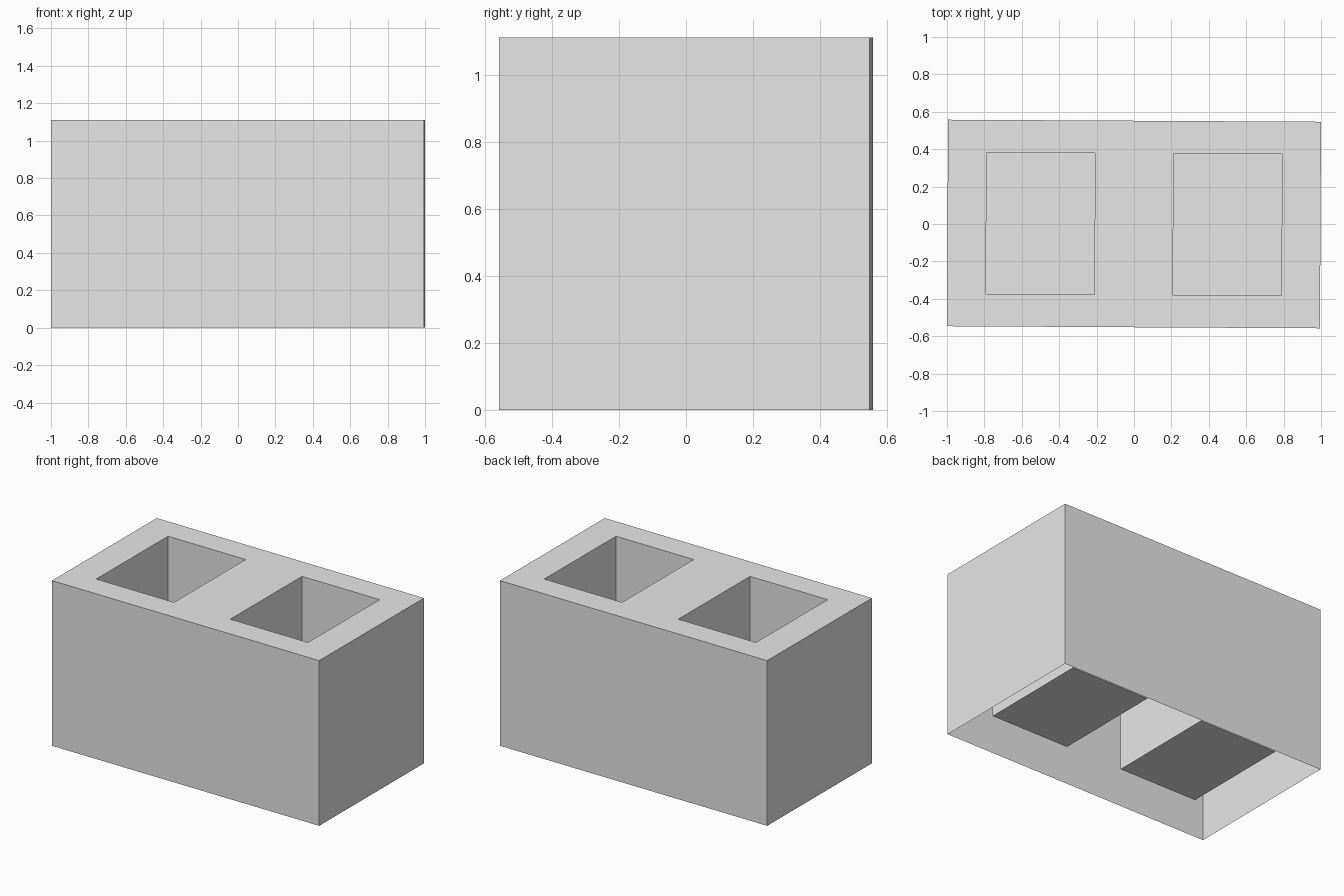
import bpy
import bmesh
from mathutils import Matrix

cube = bpy.data.objects.get("Cube")
if cube:
    bpy.data.objects.remove(cube, do_unlink=True)

HEIGHT = 1.11
FLOOR_Z = 0.125
XS = (-0.997, -0.79, -0.21, 0.21, 0.79, 0.997)
YS = (-0.552, -0.378, 0.378, 0.552)
HOLES = {(1, 1), (3, 1)}

concrete = bpy.data.materials.new("concrete grey")
concrete.use_nodes = True
grey = (0.8, 0.8, 0.8, 1)
concrete.diffuse_color = grey
concrete.node_tree.nodes["Principled BSDF"].inputs["Base Color"].default_value = grey

bm = bmesh.new()

# Top plate with two rectangular openings
grid = [[bm.verts.new((x, y, HEIGHT)) for y in YS] for x in XS]
for i in range(len(XS) - 1):
    for j in range(len(YS) - 1):
        if (i, j) not in HOLES:
            bm.faces.new((grid[i][j], grid[i + 1][j], grid[i + 1][j + 1], grid[i][j + 1]))


def is_outer(edge):
    return any(abs(v.co.x) > 0.9 or abs(v.co.y) > 0.5 for v in edge.verts)


def drop_walls(edges, z):
    """Extrude edges straight down to height z and return the lower edges."""
    geom = bmesh.ops.extrude_edge_only(bm, edges=edges)["geom"]
    for v in geom:
        if isinstance(v, bmesh.types.BMVert):
            v.co.z = z
    return [e for e in geom if isinstance(e, bmesh.types.BMEdge)
            and all(abs(v.co.z - z) < 1e-4 for v in e.verts)]


# Outer walls, open underneath, and the closed cavities
rim = [e for e in bm.edges if e.is_boundary]
outer = [e for e in rim if is_outer(e)]
inner = [e for e in rim if not is_outer(e)]
drop_walls(outer, 0)
bmesh.ops.holes_fill(bm, edges=drop_walls(inner, FLOOR_Z), sides=4)

bmesh.ops.recalc_face_normals(bm, faces=bm.faces)
# The block sits very slightly turned
bm.transform(Matrix.Rotation(-0.0055, 4, "Z"))

mesh = bpy.data.meshes.new("hollow_block")
bm.to_mesh(mesh)
bm.free()
mesh.materials.append(concrete)
block = bpy.data.objects.new("hollow_block", mesh)
bpy.context.collection.objects.link(block)
